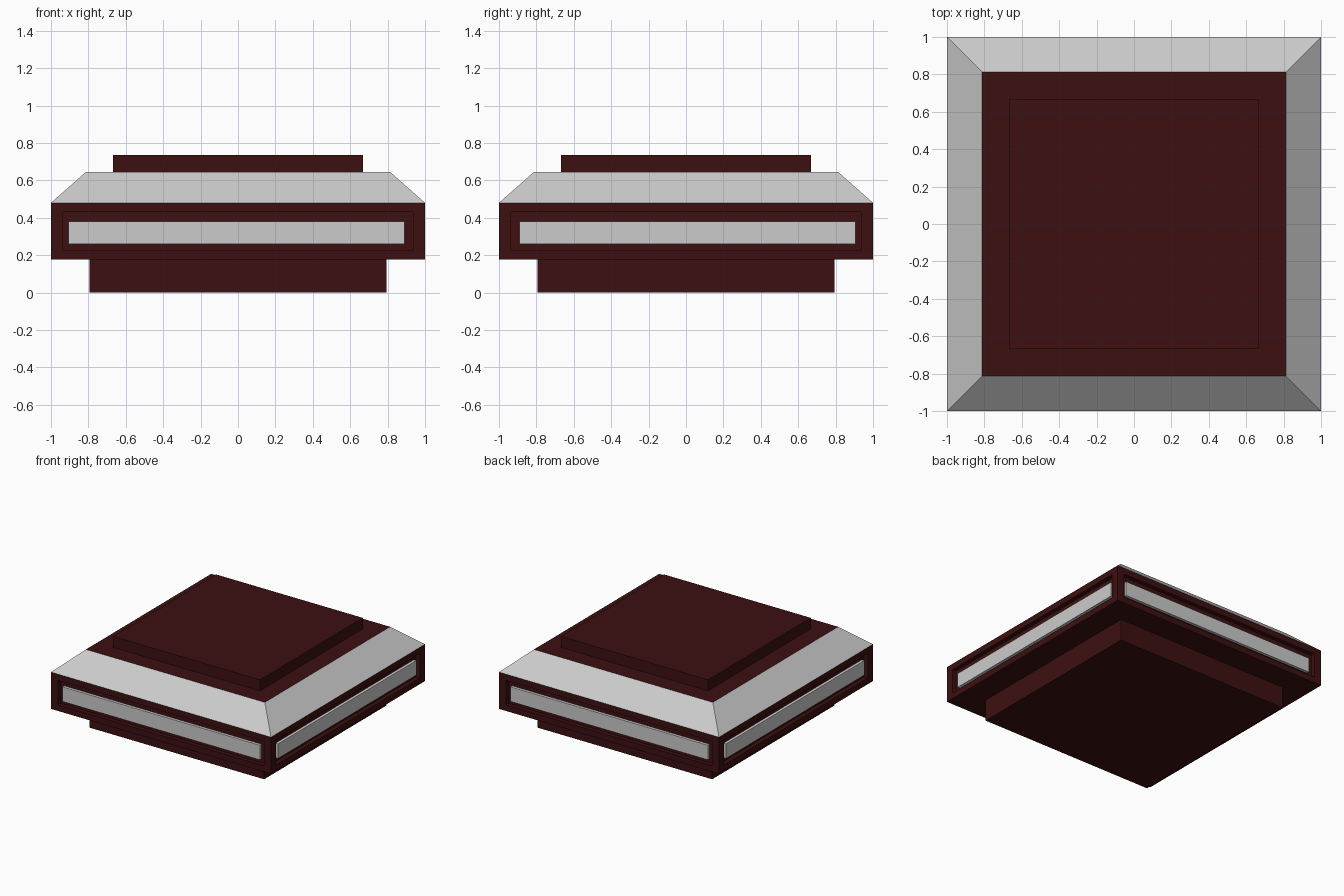
import bpy, bmesh
from mathutils import Vector

if "Cube" in bpy.data.objects:
    bpy.data.objects.remove(bpy.data.objects["Cube"])

dark = bpy.data.materials.new("dark_red")
dark.diffuse_color = (0.046, 0.005, 0.0055, 1)
dark.use_nodes = True
dark.node_tree.nodes["Principled BSDF"].inputs["Base Color"].default_value = dark.diffuse_color
grey = bpy.data.materials.new("grey")
grey.diffuse_color = (0.8, 0.8, 0.8, 1)
grey.use_nodes = True
grey.node_tree.nodes["Principled BSDF"].inputs["Base Color"].default_value = grey.diffuse_color


def finish(bm, name, *mats):
    bmesh.ops.recalc_face_normals(bm, faces=bm.faces)
    mesh = bpy.data.meshes.new(name)
    bm.to_mesh(mesh)
    bm.free()
    for m in mats:
        mesh.materials.append(m)
    ob = bpy.data.objects.new(name, mesh)
    bpy.context.collection.objects.link(ob)
    return ob


def box_bm(size, centre):
    bm = bmesh.new()
    bmesh.ops.create_cube(bm, size=1)
    bmesh.ops.scale(bm, vec=size, verts=bm.verts)
    bmesh.ops.translate(bm, vec=centre, verts=bm.verts)
    return bm


def slab(half, z0, z1):
    return box_bm((2 * half, 2 * half, z1 - z0), (0, 0, (z0 + z1) / 2))


# foot and raised top plate
finish(slab(0.793, 0, 0.18), "foot", dark)
finish(slab(0.667, 0.645, 0.735), "top_plate", dark)

# main body with a shallow recess in each side
RECESS, PROUD, SHIFT = 0.035, 0.012, 0.0075
bm = slab(1, 0.178, 0.48)
bm.normal_update()
sides = [f for f in bm.faces if abs(f.normal.z) < 0.5]
bmesh.ops.inset_individual(bm, faces=sides, thickness=0.05, use_even_offset=True)
for f in sides:
    n = f.normal.copy()
    t = Vector((0, 0, 1)).cross(n)
    for v in f.verts:
        v.co -= t * v.co.dot(t) * (1 - 0.935 / 0.95)
    new = bmesh.ops.extrude_discrete_faces(bm, faces=[f])["faces"][0]
    bmesh.ops.translate(bm, vec=-n * RECESS, verts=new.verts)
finish(bm, "body", dark)

# grey panel standing in each recess
for name, n, sign in (("front", (0, -1, 0), -1), ("right", (1, 0, 0), 1),
                      ("back", (0, 1, 0), -1), ("left", (-1, 0, 0), 1)):
    n = Vector(n)
    t = Vector((0, 0, 1)).cross(n)
    depth = RECESS - PROUD
    size = [abs(t[i]) * 1.796 + abs(n[i]) * depth for i in range(2)] + [0.12]
    centre = n * (1 - PROUD - depth / 2) + t * sign * SHIFT + Vector((0, 0, 0.32))
    finish(box_bm(size, centre), name + "_panel", grey)

# sloped shoulder: grey slopes with a dark flat top
bm = slab(1, 0.48, 0.645)
upper = [v for v in bm.verts if v.co.z > 0.55]
bmesh.ops.scale(bm, vec=(0.813, 0.813, 1), verts=upper)
bm.normal_update()
for f in bm.faces:
    f.material_index = 1 if abs(f.normal.z) > 0.9 else 0
finish(bm, "shoulder", grey, dark)
